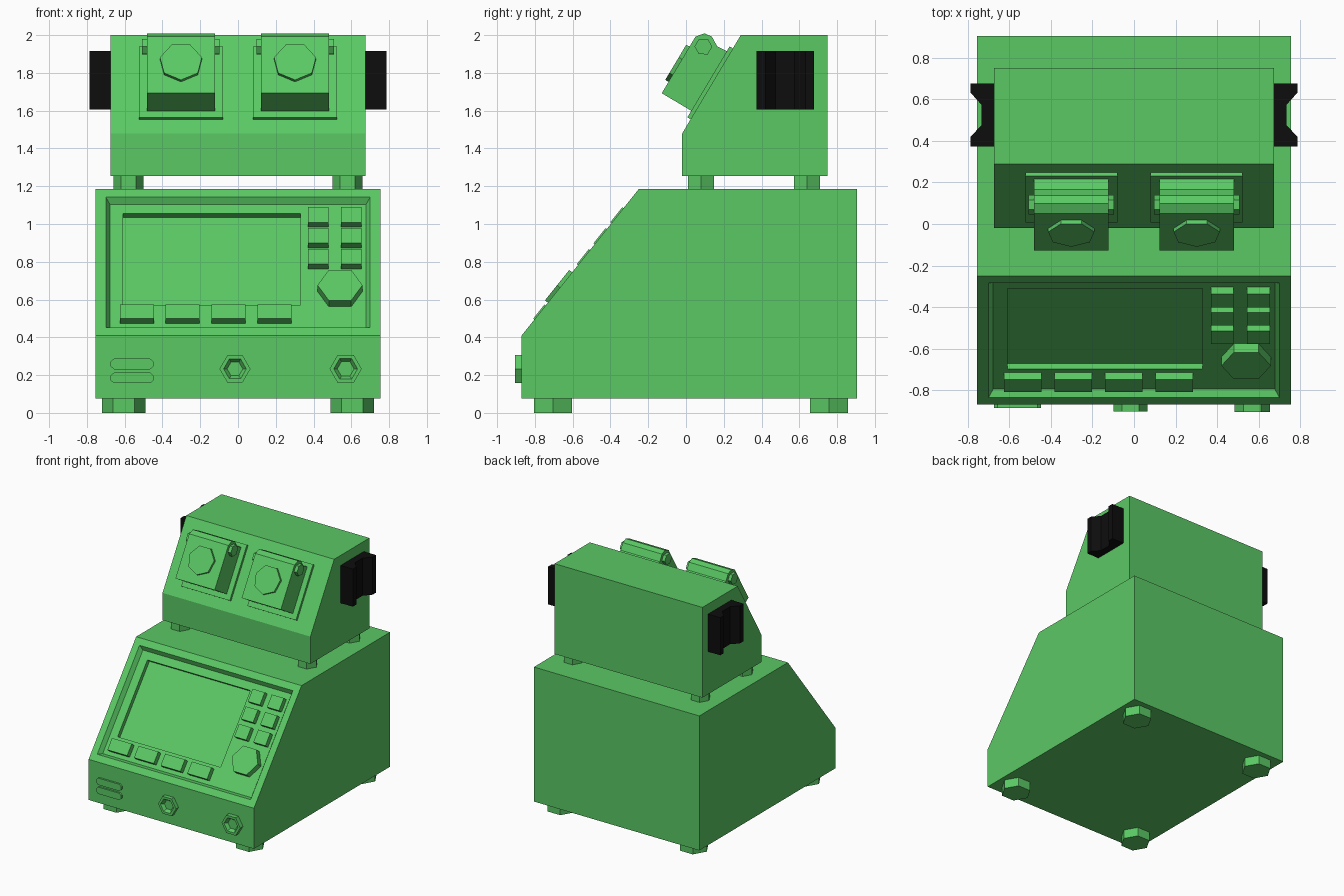
import bpy, bmesh
from math import cos, sin, pi, radians
from mathutils import Matrix, Vector

if "Cube" in bpy.data.objects:
    bpy.data.objects.remove(bpy.data.objects["Cube"])


def material(name, rgb):
    m = bpy.data.materials.new(name)
    m.use_nodes = True
    m.diffuse_color = (*rgb, 1)
    m.node_tree.nodes["Principled BSDF"].inputs["Base Color"].default_value = (*rgb, 1)
    return m


GREEN = material("green", (0.102, 0.578, 0.127))
BLACK = material("black", (0.004, 0.004, 0.004))


def frame(origin, u, n):
    """Local x, y, z axes become: u x n, u, n."""
    u, n = Vector(u).normalized(), Vector(n).normalized()
    m = Matrix((u.cross(n), u, n)).transposed().to_4x4()
    m.translation = origin
    return m


# Working planes: sloped desk, front wall, sloped head, ground, side profile
DESK = frame((0, -0.87, 0.41), (0, 0.62, 0.775), (0, -0.775, 0.62))
FRONT = frame((0, -0.87, 0), (0, 0, 1), (0, -1, 0))
HEAD = frame((0, -0.02, 1.48), (0, 0.31, 0.52), (0, -0.52, 0.31))
GROUND = Matrix()
SIDE = frame((0, 0, 0), (0, 0, 1), (1, 0, 0))


def prism(name, pts, lo, hi, plane=GROUND, mat=GREEN, cut=None):
    """Extrude an outline from lo to hi along the plane's normal."""
    bm = bmesh.new()
    base = bm.faces.new([bm.verts.new((x, y, lo)) for x, y in pts])
    ext = bmesh.ops.extrude_face_region(bm, geom=[base])["geom"]
    bmesh.ops.translate(bm, vec=(0, 0, hi - lo),
                        verts=[v for v in ext if isinstance(v, bmesh.types.BMVert)])
    bm.transform(plane)
    bmesh.ops.recalc_face_normals(bm, faces=bm.faces)
    bm.normal_update()
    if cut:
        cut(bm)
    me = bpy.data.meshes.new(name)
    bm.to_mesh(me)
    bm.free()
    me.materials.append(mat)
    ob = bpy.data.objects.new(name, me)
    bpy.context.collection.objects.link(ob)


def rect(cx, cy, w, h):
    return [(cx + sx * w / 2, cy + sy * h / 2)
            for sx, sy in ((-1, -1), (1, -1), (1, 1), (-1, 1))]


def ngon(cx, cy, r, n, start=0):
    return [(cx + r * cos(radians(start) + 2 * pi * i / n),
             cy + r * sin(radians(start) + 2 * pi * i / n)) for i in range(n)]


def facing(bm, direction):
    return max(bm.faces, key=lambda f: f.normal.dot(direction))


def inset(bm, face, thickness, depth=0.0):
    bmesh.ops.inset_individual(bm, faces=[face], thickness=thickness,
                               depth=depth, use_even_offset=True)


def cut_desk(bm):
    """Sink the control panel, then the screen inside it."""
    normal = DESK.col[2].to_3d()
    panel = facing(bm, normal)
    inset(bm, panel, 0.055)
    inset(bm, panel, 0.022, -0.034)
    inset(bm, panel, 0.03)
    for v in panel.verts:
        p = DESK.inverted() @ v.co
        p.x = 0.33 if p.x > 0 else -0.61
        p.y = 0.853 if p.y > 0.5 else 0.232
        v.co = DESK @ p
    screen = bmesh.ops.extrude_discrete_faces(bm, faces=[panel])["faces"][0]
    bmesh.ops.translate(bm, vec=normal * -0.034, verts=screen.verts[:])


def cut_socket(bm):
    """Tapered hole in the outer end of a socket."""
    end = facing(bm, Vector((0, -1, 0)))
    inset(bm, end, 0.019)
    inset(bm, end, 0.016, -0.025)


# Main cabinet and head casing
prism("cabinet", [(-0.87, 0.075), (0.905, 0.075), (0.905, 1.185),
                  (-0.25, 1.185), (-0.87, 0.41)], -0.755, 0.755, SIDE, cut=cut_desk)
prism("head_casing", [(-0.02, 1.255), (0.75, 1.255), (0.75, 2.0),
                      (0.29, 2.0), (-0.02, 1.48)], -0.675, 0.675, SIDE)

# Hexagonal feet under the cabinet and the head
for side, s in (("left", 1), ("right", -1)):
    for end, y, hy in (("front", -0.705, 0.08), ("back", 0.758, 0.64)):
        prism(f"{end}_{side}_foot", ngon(s * 0.605, y, 0.116, 6), 0, 0.075)
        prism(f"{end}_{side}_head_foot", ngon(s * 0.58, hy, 0.079, 6), 1.185, 1.255)

# Keys and dial on the sloped panel
for row in range(3):
    for col, x in enumerate((0.425, 0.6)):
        prism(f"keypad_key_{row}_{col}", rect(x, 0.812 - 0.142 * row, 0.11, 0.102),
              -0.034, 0.008, DESK)
for i in range(4):
    prism(f"screen_key_{i}", rect(-0.536 + 0.243 * i, 0.156, 0.18, 0.096),
          -0.034, 0.008, DESK)
prism("dial", ngon(0.54, 0.325, 0.119, 6), -0.034, 0.02, DESK)

# Sockets and slot bars on the front wall
prism("middle_socket", ngon(-0.016, 0.233, 0.082, 6), 0, 0.033, FRONT, cut=cut_socket)
prism("left_socket", ngon(0.57, 0.233, 0.085, 6), 0, 0.036, FRONT, cut=cut_socket)
for name, z in (("upper", 0.259), ("lower", 0.185)):
    bar = [(-0.561 + s * a, z + s * b) for s in (1, -1)
           for a, b in ((0.114, -0.012), (0.114, 0.012), (0.096, 0.028), (-0.096, 0.028))]
    prism(f"{name}_slot_bar", bar, 0, 0.015, FRONT)

# Eye units: backing plate, hinged box, pin and lens; plus the grooved side grips
EYE = frame(HEAD.translation, HEAD.col[2].to_3d(), (1, 0, 0))
BOX = [(0.127, 0.02), (0.127, 0.202), (0.476, 0.202), (0.515, 0.17),
       (0.52, 0.127), (0.49, 0.076), (0.495, 0.02)]
GRIP = [(0.67, 0.373), (0.787, 0.373), (0.787, 0.42), (0.735, 0.475),
        (0.735, 0.575), (0.787, 0.632), (0.787, 0.677), (0.67, 0.677)]
for side, s in (("left", 1), ("right", -1)):
    x = s * 0.302
    prism(f"{side}_eye_plate", rect(x, 0.305, 0.443, 0.437), 0, 0.02, HEAD)
    prism(f"{side}_eye_box", BOX, x - 0.179, x + 0.179, EYE)
    prism(f"{side}_eye_pin", ngon(0.452, 0.139, 0.047, 6), x - 0.205, x + 0.205, EYE)
    prism(f"{side}_eye_lens", ngon(x, 0.311, 0.114, 7, -90), 0.202, 0.222, HEAD)
    prism(f"{side}_grip", [(s * gx, gy) for gx, gy in GRIP], 1.607, 1.917, mat=BLACK)
